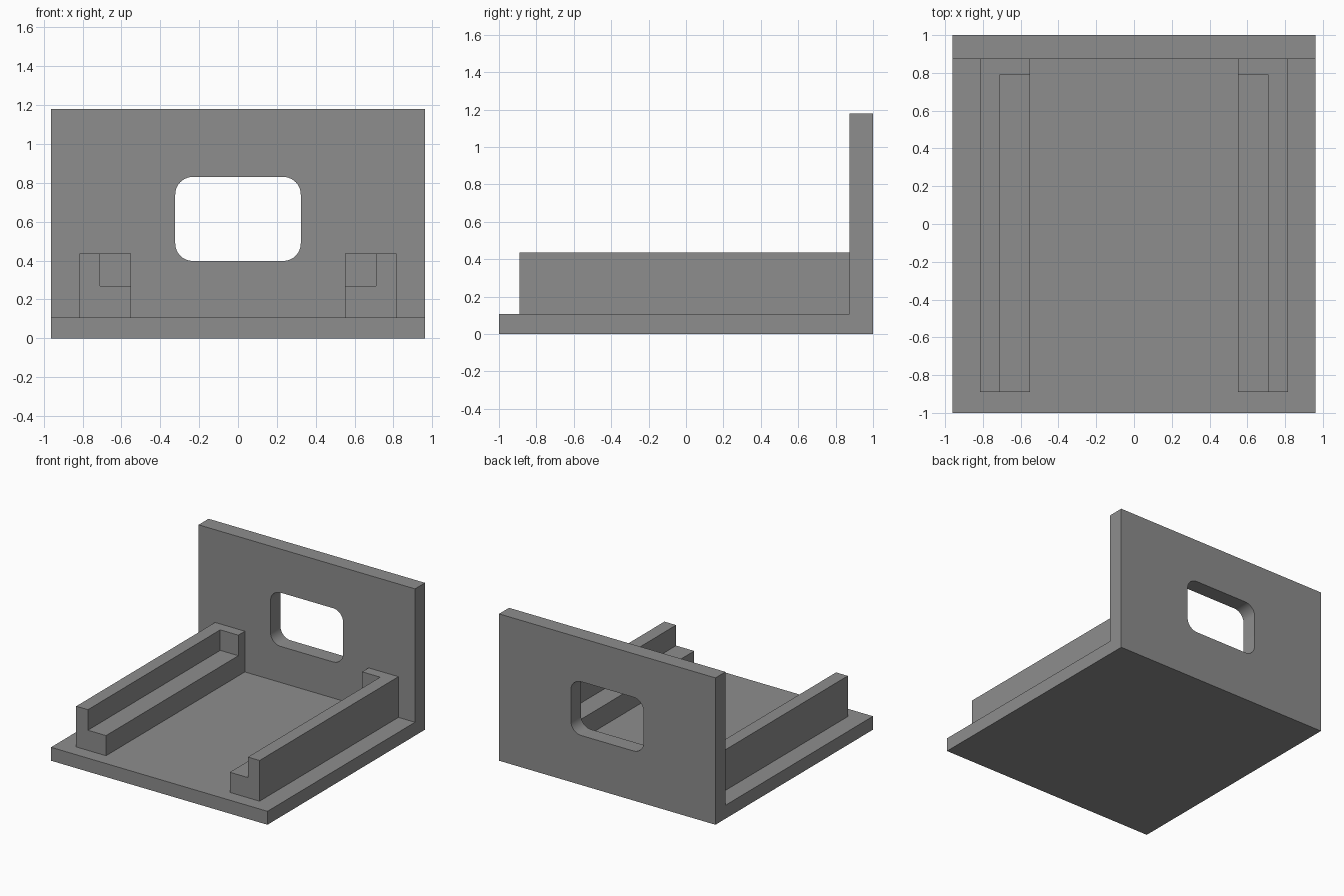
import bpy, bmesh, math

if "Cube" in bpy.data.objects:
    bpy.data.objects.remove(bpy.data.objects["Cube"])

grey = bpy.data.materials.new("mid_grey")
grey.diffuse_color = (0.27, 0.27, 0.27, 1)
grey.use_nodes = True
grey.node_tree.nodes["Principled BSDF"].inputs["Base Color"].default_value = grey.diffuse_color

HALF_W, BASE_Z, WALL_Y, TOP_Z = 0.962, 0.108, 0.873, 1.18


def prism(name, outline, direction):
    """Extrude a closed 3D outline along a direction."""
    bm = bmesh.new()
    face = bm.faces.new([bm.verts.new(p) for p in outline])
    new = bmesh.ops.extrude_face_region(bm, geom=[face])["geom"]
    bmesh.ops.translate(bm, vec=direction,
                        verts=[v for v in new if isinstance(v, bmesh.types.BMVert)])
    bmesh.ops.recalc_face_normals(bm, faces=bm.faces)
    mesh = bpy.data.meshes.new(name)
    bm.to_mesh(mesh)
    bm.free()
    mesh.materials.append(grey)
    obj = bpy.data.objects.new(name, mesh)
    bpy.context.collection.objects.link(obj)
    return obj


def box(name, x0, x1, y0, y1, z0, z1):
    return prism(name, [(x0, y0, z0), (x1, y0, z0), (x1, y1, z0), (x0, y1, z0)],
                 (0, 0, z1 - z0))


def cut(target, cutter):
    """Subtract the cutter from the target and discard it."""
    mod = target.modifiers.new("cut", 'BOOLEAN')
    mod.operation, mod.solver, mod.object = 'DIFFERENCE', 'EXACT', cutter
    bpy.context.view_layer.objects.active = target
    bpy.ops.object.modifier_apply(modifier=mod.name)
    bpy.data.objects.remove(cutter)


# Base plate and back wall as one L-shaped body
profile = [(-1, 0), (1, 0), (1, TOP_Z), (WALL_Y, TOP_Z), (WALL_Y, BASE_Z), (-1, BASE_Z)]
body = prism("base_and_back_wall", [(-HALF_W, y, z) for y, z in profile],
             (2 * HALF_W, 0, 0))

# Rounded window through the wall
W, Z0, Z1, R, STEPS = 0.323, 0.398, 0.83, 0.09, 10
corners = [(W - R, Z1 - R), (R - W, Z1 - R), (R - W, Z0 + R), (W - R, Z0 + R)]
outline = []
for i, (cx, cz) in enumerate(corners):
    for s in range(STEPS + 1):
        a = math.pi / 2 * (i + s / STEPS)
        outline.append((cx + R * math.cos(a), 0.7, cz + R * math.sin(a)))
cut(body, prism("window_cutter", outline, (0, 0.5, 0)))

# Stepped side rails, each with a stop at the rear end
for side, label in ((-1, "left"), (1, "right")):
    rail = box(label + "_rail", side * 0.55, side * 0.815, -0.89, WALL_Y, BASE_Z, 0.435)
    cut(rail, box("rail_cutter", side * 0.4, side * 0.711, -1.1, 0.79, 0.27, 0.6))

# Smooth only the window corners
for obj in list(bpy.context.collection.objects):
    bpy.ops.object.select_all(action='DESELECT')
    obj.select_set(True)
    bpy.context.view_layer.objects.active = obj
    bpy.ops.object.shade_smooth_by_angle(angle=math.radians(30))
